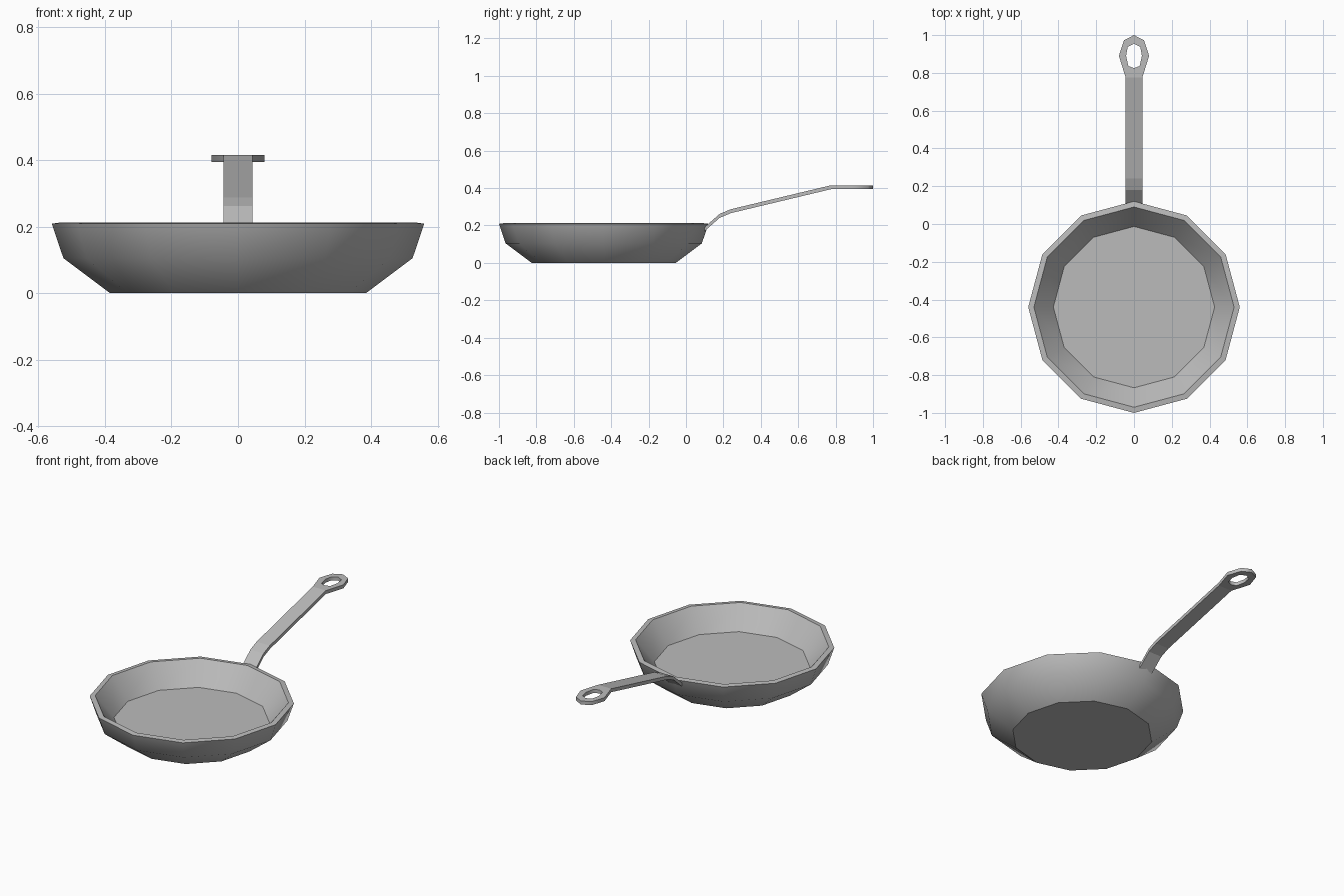
import bpy, bmesh
from math import sin, cos, pi, radians

cube = bpy.data.objects.get("Cube")
if cube:
    bpy.data.objects.remove(cube)

# Single metal colour
GREY = (0.5, 0.5, 0.5, 1)
metal = bpy.data.materials.new("grey_metal")
metal.use_nodes = True
metal.diffuse_color = GREY
metal.node_tree.nodes["Principled BSDF"].inputs["Base Color"].default_value = GREY


def finish(name, bm, angle, is_smooth):
    """Clean the mesh, mark sharp edges and link it as an object."""
    bmesh.ops.remove_doubles(bm, verts=bm.verts, dist=0.0001)
    bmesh.ops.recalc_face_normals(bm, faces=bm.faces)
    bm.normal_update()
    for f in bm.faces:
        f.smooth = is_smooth(f)
    for e in bm.edges:
        e.smooth = e.calc_face_angle(pi) < radians(angle)
    mesh = bpy.data.meshes.new(name)
    bm.to_mesh(mesh)
    bm.free()
    mesh.materials.append(metal)
    obj = bpy.data.objects.new(name, mesh)
    bpy.context.collection.objects.link(obj)
    return obj


# Pan: twelve-sided profile of (radius, height) from base to inner floor
SIDES = 12
profile = [(0.385, 0), (0.525, 0.105), (0.56, 0.209), (0.53, 0.213), (0.427, 0.085)]
bm = bmesh.new()
rings = [[bm.verts.new((r * cos(2 * pi * i / SIDES), r * sin(2 * pi * i / SIDES), z))
          for i in range(SIDES)] for r, z in profile]
for low, high in zip(rings, rings[1:]):
    for i in range(SIDES):
        j = (i + 1) % SIDES
        bm.faces.new((low[i], low[j], high[j], high[i]))
bm.faces.new(rings[0])
bm.faces.new(rings[-1])
pan = finish("pan", bm, 36, lambda f: len(f.verts) == 4)
pan.location.y = -0.44

# Handle: bent bar ending in a flat hanging loop, one half mirrored in x
HALF, TOP, THICK = 0.044, 0.415, 0.021
bar = [(0.1, 0.192), (0.18, 0.262), (0.24, 0.287), (0.775, TOP)]
loop_outer = [(0, 0.775), (HALF, 0.775), (0.08, 0.89), (0.053, 0.973), (0, 1)]
loop_inner = [(0, 0.825), (0.03, 0.837), (0.042, 0.89), (0.033, 0.938), (0, 0.955)]
bm = bmesh.new()


def quad(points):
    bm.faces.new([bm.verts.new(p) for p in points])


for side in (1, -1):
    for (y0, z0), (y1, z1) in zip(bar, bar[1:]):
        quad([(0, y0, z0), (side * HALF, y0, z0), (side * HALF, y1, z1), (0, y1, z1)])
    for i in range(len(loop_outer) - 1):
        corners = (loop_outer[i], loop_outer[i + 1], loop_inner[i + 1], loop_inner[i])
        quad([(side * x, y, TOP) for x, y in corners])
bmesh.ops.remove_doubles(bm, verts=bm.verts, dist=0.0001)
bmesh.ops.recalc_face_normals(bm, faces=bm.faces)

# Give the handle its thickness
lower = bmesh.ops.extrude_face_region(bm, geom=bm.faces[:], use_keep_orig=True)["geom"]
bmesh.ops.translate(bm, vec=(0, 0, -THICK),
                    verts=[v for v in lower if isinstance(v, bmesh.types.BMVert)])
finish("handle", bm, 60, lambda f: abs(f.normal.z) < 0.1)
